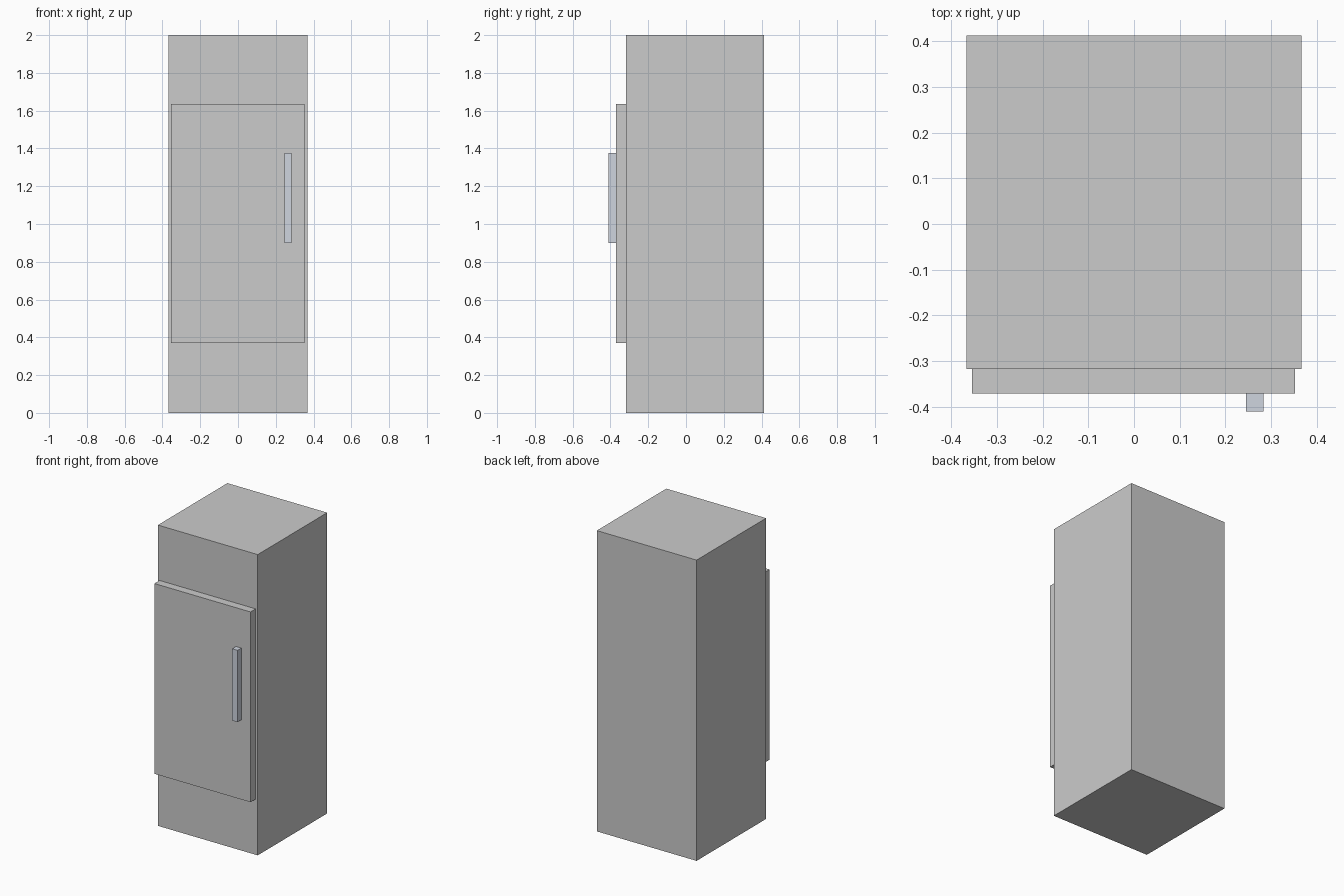
import bpy

if "Cube" in bpy.data.objects:
    bpy.data.objects.remove(bpy.data.objects["Cube"])


def box(name, lo, hi, material=None):
    """Box spanning the corners lo and hi."""
    bpy.ops.mesh.primitive_cube_add(size=1, location=[(a + b) / 2 for a, b in zip(lo, hi)])
    obj = bpy.context.object
    obj.name = name
    obj.scale = [b - a for a, b in zip(lo, hi)]
    bpy.ops.object.transform_apply(location=False, rotation=False, scale=True)
    if material:
        obj.data.materials.append(material)
    return obj


steel = bpy.data.materials.new("handle_steel")
steel.diffuse_color = (0.62, 0.66, 0.74, 1)
steel.use_nodes = True
steel.node_tree.nodes["Principled BSDF"].inputs["Base Color"].default_value = steel.diffuse_color

# Tall cabinet body
box("cabinet_body", (-0.367, -0.317, 0), (0.367, 0.413, 2))

# Door slab standing proud of the front
box("door", (-0.355, -0.371, 0.37), (0.352, -0.317, 1.635))

# Vertical bar handle on the door's opening side
box("door_handle", (0.245, -0.411, 0.90), (0.284, -0.371, 1.377), steel)
